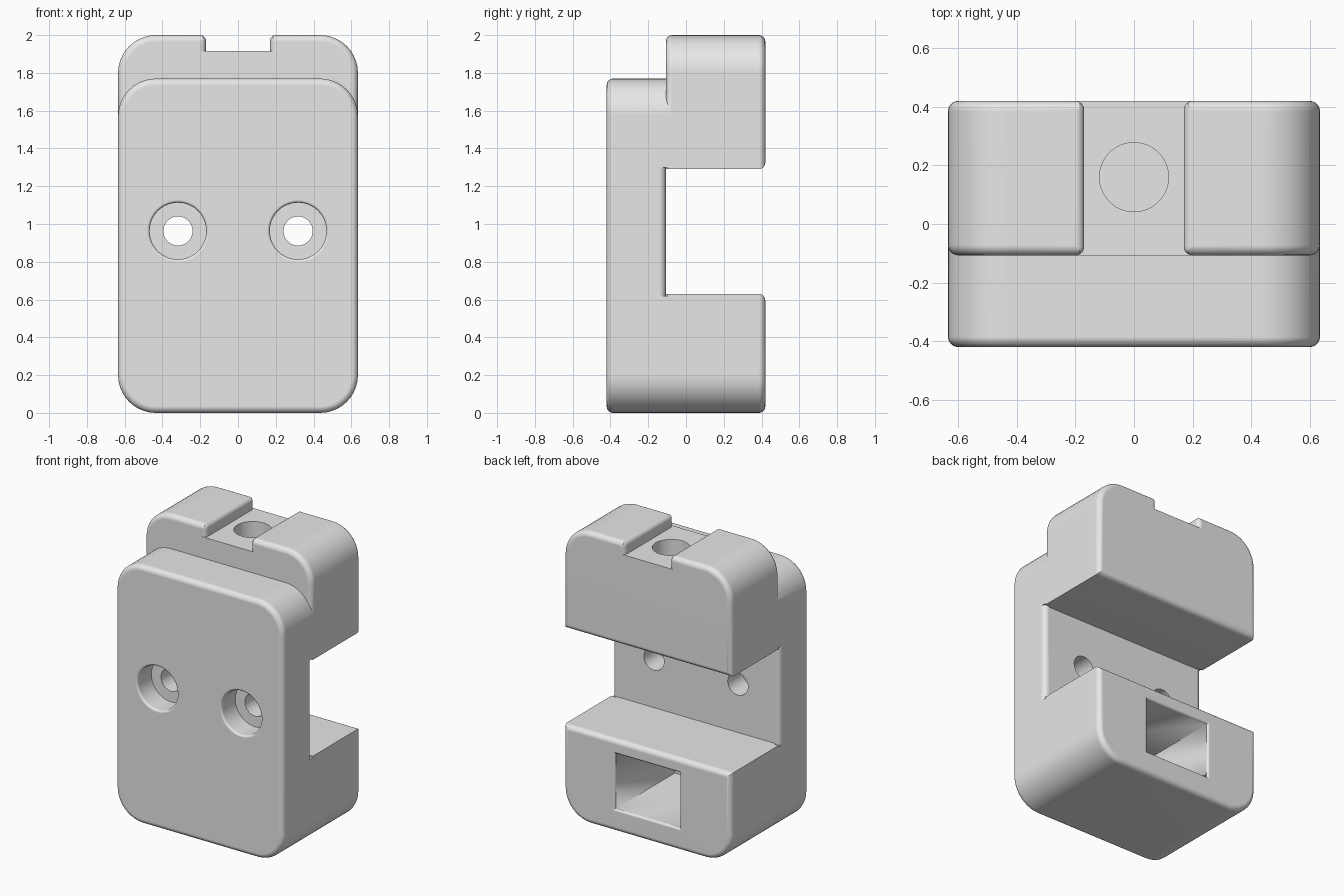
import bpy, bmesh
from math import sin, cos, pi

cube = bpy.data.objects.get("Cube")
if cube:
    bpy.data.objects.remove(cube, do_unlink=True)

HALF_X, FRONT, BACK, STEP = 0.635, -0.42, 0.42, -0.107
FILLET, CORNER = 0.035, 0.2
SLOT_LOW, SLOT_HIGH = 0.63, 1.29
ARC = [i * pi / 12 for i in range(7)]

grey = bpy.data.materials.new("plain grey")
grey.use_nodes = True
grey.diffuse_color = (0.8, 0.8, 0.8, 1)
grey.node_tree.nodes["Principled BSDF"].inputs["Base Color"].default_value = (0.8, 0.8, 0.8, 1)


def loft(name, loops):
    """Closed solid skinned through equal-length loops of points."""
    bm = bmesh.new()
    rings = [[bm.verts.new(p) for p in loop] for loop in loops]
    n = len(rings[0])
    for a, b in zip(rings, rings[1:]):
        for i in range(n):
            j = (i + 1) % n
            bm.faces.new((a[i], a[j], b[j], b[i]))
    bm.faces.new(rings[0])
    bm.faces.new(rings[-1])
    bmesh.ops.remove_doubles(bm, verts=bm.verts, dist=1e-5)
    bmesh.ops.recalc_face_normals(bm, faces=bm.faces)
    mesh = bpy.data.meshes.new(name)
    bm.to_mesh(mesh)
    bm.free()
    mesh.materials.append(grey)
    obj = bpy.data.objects.new(name, mesh)
    bpy.context.collection.objects.link(obj)
    return obj


def stations(y0, y1, f0=0, f1=0, sign=1):
    """Depths and insets; sign 1 rounds a solid's ends, -1 flares an opening."""
    start = [(y0 + f0 * (1 - cos(t)), sign * f0 * (1 - sin(t))) for t in ARC] if f0 else [(y0, 0)]
    end = [(y1 - f1 * (1 - cos(t)), sign * f1 * (1 - sin(t))) for t in reversed(ARC)] if f1 else [(y1, 0)]
    if sign < 0:
        start = [(y0 - 0.2, -f0)] + start
        end = end + [(y1 + 0.2, -f1)]
    return start + end


def rounded_rect(cx, hx, z0, z1, r_top, r_low, y, inset, steps=10):
    pts = []
    for k, (sx, sz, r) in enumerate([(1, 1, r_top), (-1, 1, r_top), (-1, -1, r_low), (1, -1, r_low)]):
        r = max(r - inset, 0)
        x = cx + sx * (hx - inset - r)
        z = z1 - inset - r if sz > 0 else z0 + inset + r
        for i in range(steps + 1):
            a = (k + i / steps) * pi / 2
            pts.append((x + r * cos(a), y, z + r * sin(a)))
    return pts


def block(name, hx, z0, z1, r_top, r_low, levels, cx=0):
    return loft(name, [rounded_rect(cx, hx, z0, z1, r_top, r_low, y, d) for y, d in levels])


def combine(target, tool, operation="DIFFERENCE"):
    mod = target.modifiers.new("combine", "BOOLEAN")
    mod.operation, mod.solver, mod.object = operation, "EXACT", tool
    bpy.context.view_layer.objects.active = target
    bpy.ops.object.modifier_apply(modifier=mod.name)
    bpy.data.objects.remove(tool, do_unlink=True)


# Front plate with lower block
body = block("bracket_body", HALF_X, 0, 1.77, CORNER, CORNER,
             stations(FRONT, BACK, FILLET, FILLET))
slot = stations(STEP, BACK, 0, FILLET, -1)[1:]
combine(body, block("slot_cutter", 1, SLOT_LOW, SLOT_HIGH, 0, 0, slot))
combine(body, block("upper_cutter", 1, SLOT_HIGH - 0.02, 2.5, 0, 0,
                    [(STEP + FILLET, 0), (1, 0)]))

# Upper block
combine(body, block("upper_block", HALF_X, SLOT_HIGH, 2, CORNER, 0,
                    stations(STEP, BACK, FILLET, FILLET)), "UNION")

# Rounded upright edges of the plate inside the slot
for s in (-1, 1):
    edge = [(s * (HALF_X - FILLET * (1 - sin(t))), STEP - FILLET * (1 - cos(t))) for t in ARC]
    edge += [(s * 0.7, STEP - FILLET), (s * 0.7, STEP + 0.01), (s * (HALF_X - FILLET), STEP + 0.01)]
    combine(body, loft("edge_cutter", [[(x, y, z) for x, y in edge]
                                       for z in (SLOT_LOW - 0.01, SLOT_HIGH + 0.01)]))

# Groove across the top, with flared rims
groove = []
for y, d in stations(STEP, BACK, 0.03, 0.03, -1):
    side = [(0.17 - d, 1.915)] + [(0.17 - d + 0.03 * (1 - sin(t)), 2 - 0.03 * (1 - cos(t)))
                                  for t in reversed(ARC)] + [(0.2 - d, 2.2)]
    groove.append([(x, y, z) for x, z in side] + [(-x, y, z) for x, z in reversed(side)])
combine(body, loft("groove_cutter", groove))

# Blind round hole in the groove floor
hole = [[(0.118 * cos(i * pi / 24), 0.16 + 0.118 * sin(i * pi / 24), z) for i in range(48)]
        for z in (1.5, 2.2)]
combine(body, loft("top_hole_cutter", hole))

# Counterbored screw holes
for s in (-1, 1):
    for r, levels in ((0.15, stations(FRONT, FRONT + 0.15, 0.015, 0, -1)[:-1]),
                      (0.077, [(-0.35, 0), (0.1, 0)])):
        combine(body, block("bore_cutter", r, 0.963 - r, 0.963 + r, r, r, levels, s * 0.318))

# Rectangular pocket in the back of the lower block
combine(body, block("pocket_cutter", 0.245, 0.155, 0.535, 0, 0,
                    stations(-0.23, BACK, 0, 0.015, -1)[1:]))

# Smooth shading with crisp edges
bpy.ops.object.select_all(action="DESELECT")
body.select_set(True)
bpy.context.view_layer.objects.active = body
bpy.ops.object.shade_smooth_by_angle(angle=pi / 6)
weighted = body.modifiers.new("even shading", "WEIGHTED_NORMAL")
weighted.keep_sharp = True
